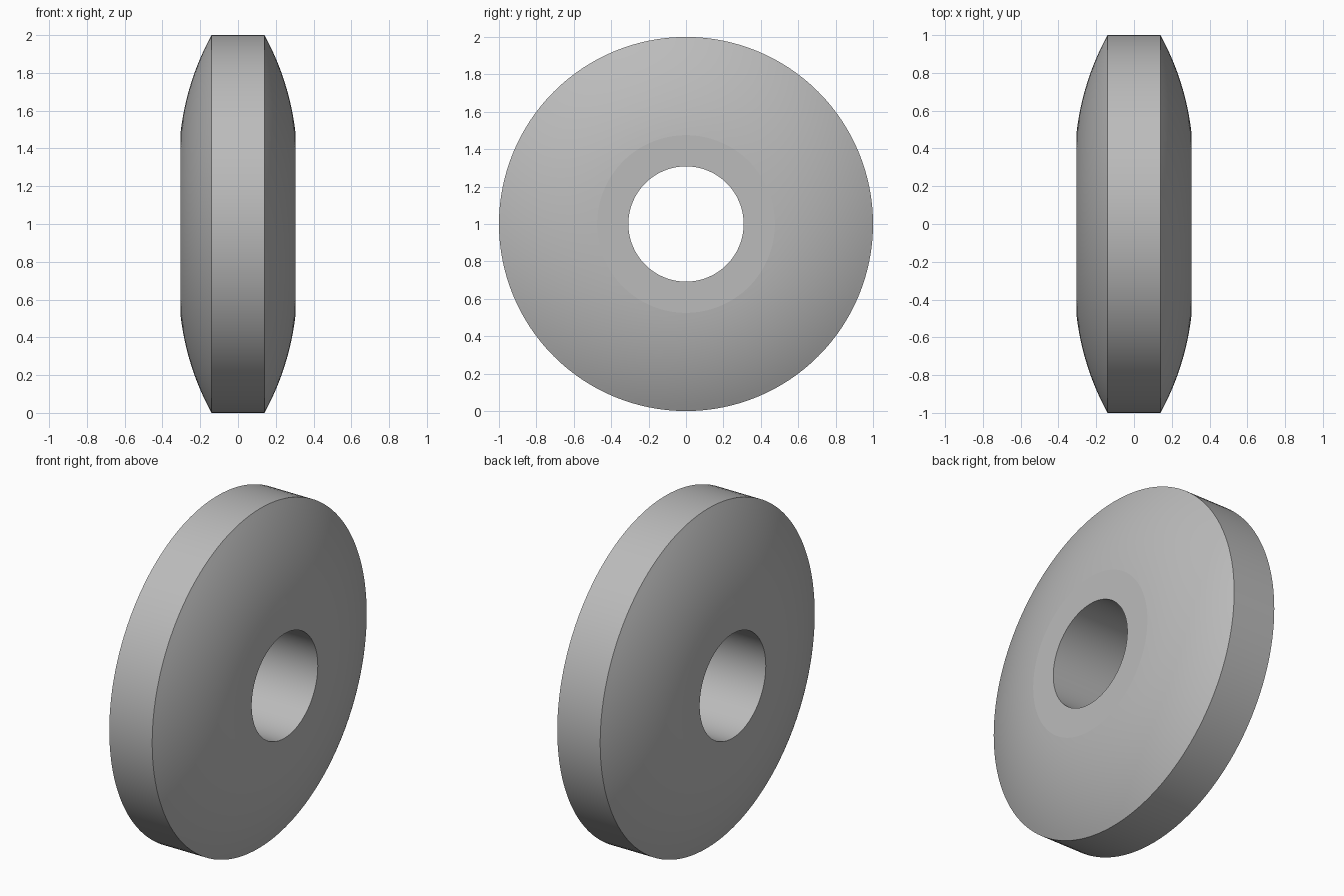
import bpy, bmesh
from math import sin, cos, pi, radians
from mathutils import Matrix

cube = bpy.data.objects.get("Cube")
if cube:
    bpy.data.objects.remove(cube, do_unlink=True)

RIM, HUB, BORE = 1.0, 0.475, 0.308      # radii
RIM_X, HUB_X = 0.14, 0.305              # half widths
SEGMENTS, ARC_STEPS = 128, 16

mat = bpy.data.materials.new("plain grey")
mat.use_nodes = True
color = (0.5, 0.5, 0.5, 1)
mat.diffuse_color = color
mat.node_tree.nodes["Principled BSDF"].inputs["Base Color"].default_value = color


def domed_side():
    """Circular arc from the flat hub face out to the rim, as (x, radius)."""
    a0, a1 = radians(6), radians(28.5)
    pts = []
    for i in range(ARC_STEPS + 1):
        a = a0 + (a1 - a0) * i / ARC_STEPS
        u = (sin(a) - sin(a0)) / (sin(a1) - sin(a0))
        v = (cos(a0) - cos(a)) / (cos(a0) - cos(a1))
        pts.append((HUB_X + (RIM_X - HUB_X) * v, HUB + (RIM - HUB) * u))
    return pts


# Closed cross-section: bore, hub face and dome, mirrored across the middle
half = [(HUB_X, BORE)] + domed_side()
profile = half + [(-x, r) for x, r in reversed(half)]

# Spin the cross-section about the x axis
bm = bmesh.new()
rings = []
for s in range(SEGMENTS):
    a = 2 * pi * s / SEGMENTS
    rings.append([bm.verts.new((x, r * cos(a), r * sin(a))) for x, r in profile])
n = len(profile)
for s in range(SEGMENTS):
    p, q = rings[s], rings[(s + 1) % SEGMENTS]
    for i in range(n):
        j = (i + 1) % n
        bm.faces.new((p[i], p[j], q[j], q[i]))
bmesh.ops.recalc_face_normals(bm, faces=bm.faces)
bmesh.ops.transform(bm, matrix=Matrix.Translation((0, 0, RIM)), verts=bm.verts)

mesh = bpy.data.meshes.new("domed_wheel")
bm.to_mesh(mesh)
bm.free()
mesh.materials.append(mat)
wheel = bpy.data.objects.new("domed_wheel", mesh)
bpy.context.collection.objects.link(wheel)

# Smooth shading with crisp edges at the hub, bore and rim
bpy.ops.object.select_all(action="DESELECT")
wheel.select_set(True)
bpy.context.view_layer.objects.active = wheel
bpy.ops.object.shade_smooth_by_angle(angle=radians(5))
